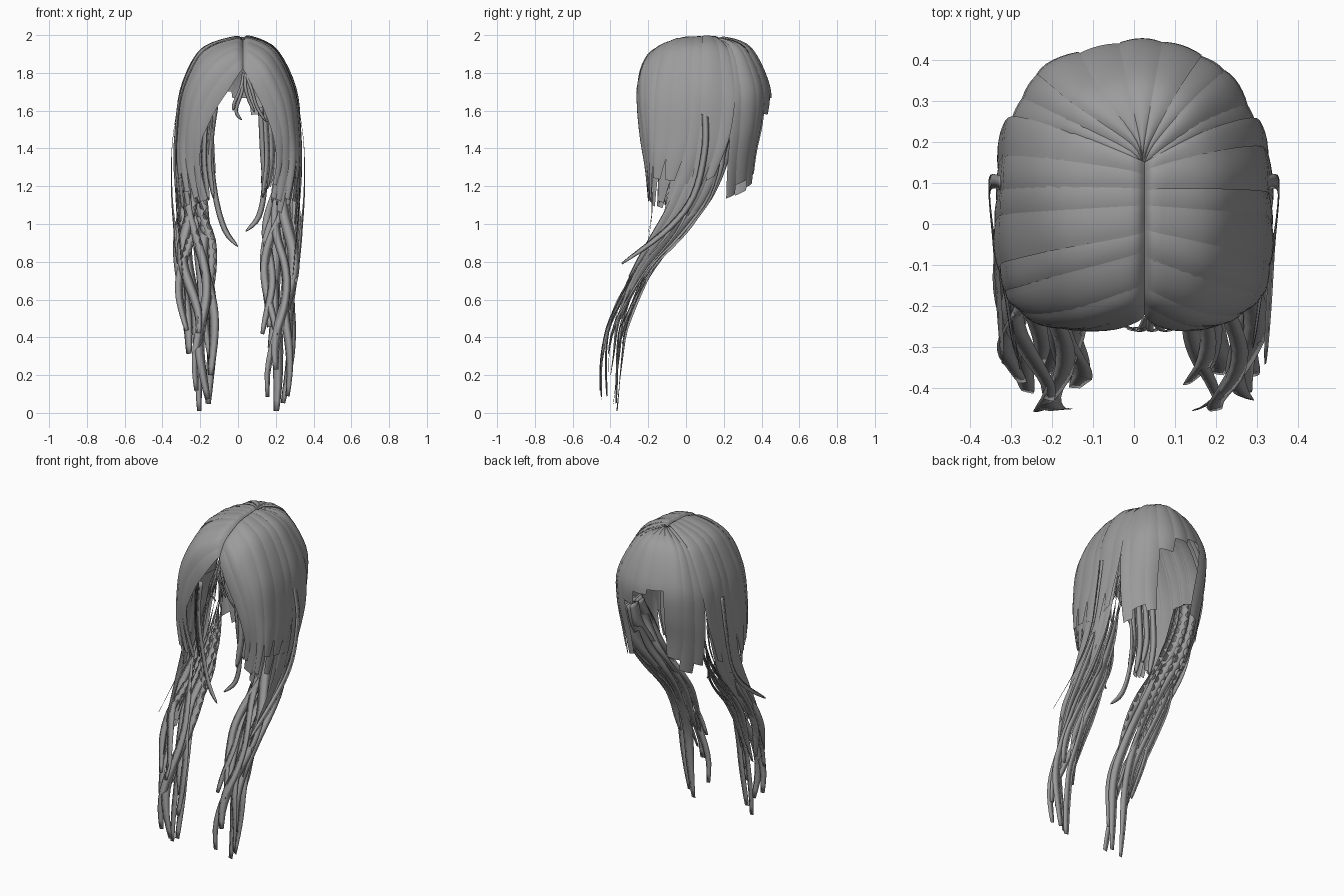
import bpy, bmesh, math, random
from mathutils import Vector as V

if "Cube" in bpy.data.objects:
    bpy.data.objects.remove(bpy.data.objects["Cube"])

random.seed(7)
hair = bpy.data.materials.new("hair_grey")
hair.diffuse_color = (0.33, 0.33, 0.33, 1)
hair.use_nodes = True
hair.node_tree.nodes["Principled BSDF"].inputs["Base Color"].default_value = hair.diffuse_color


def spline(pts, t):
    """Catmull-Rom through pts, t in 0..1"""
    n = len(pts) - 1
    f = min(max(t, 0), 1) * n
    i = min(int(f), n - 1)
    f -= i
    a, b, c, d = (pts[min(max(i + k, 0), n)] for k in (-1, 0, 1, 2))
    return 0.5 * (2 * b + (c - a) * f + (2 * a - 5 * b + 4 * c - d) * f * f
                  + (3 * b - a - 3 * c + d) * f ** 3)


def outward(p):
    return (p - V((0, 0.08, min(p.z, 1.6)))).normalized()


def finish(bm, name):
    me = bpy.data.meshes.new(name)
    bm.to_mesh(me)
    bm.free()
    me.materials.append(hair)
    for p in me.polygons:
        p.use_smooth = True
    ob = bpy.data.objects.new(name, me)
    bpy.context.collection.objects.link(ob)


def add_grid(bm, rows, closed=False):
    """Skin rows of points; open sheets are turned to face out of the head"""
    vs = [[bm.verts.new(p) for p in r] for r in rows]
    m = len(rows[0])
    faces = []
    for a, b in zip(vs, vs[1:]):
        for j in range(m if closed else m - 1):
            k = (j + 1) % m
            faces.append(bm.faces.new((a[j], a[k], b[k], b[j])))
    if closed:
        faces += [bm.faces.new(vs[0]), bm.faces.new(vs[-1])]
        bmesh.ops.recalc_face_normals(bm, faces=faces)
        return
    s = 0
    for f in faces:
        f.normal_update()
        s += f.normal.dot(outward(f.calc_center_median())) * f.calc_area()
    if s < 0:
        bmesh.ops.reverse_faces(bm, faces=faces)


def lock(bm, guides, s0, s1, end, lift, sx=1, taper=0.45, nu=24, nc=6):
    """Curved sheet of hair lying on the surface spanned by the guide curves"""
    mid, half = (s0 + s1) / 2, (s1 - s0) / 2
    rows = []
    for i in range(nu + 1):
        u = end * i / nu
        k = max(0, (i / nu - 0.75) / 0.25)
        w = half * (1 - taper * k * k)
        row = []
        for j in range(nc + 1):
            c = 2 * j / nc - 1
            p = spline([spline(g, u) for g in guides], mid + c * w)
            p = p + outward(p) * (lift + 0.005 * (1 - c * c)) * min(1, 5 * u)
            # the parting sits a little right of the middle, so the left side reaches over
            shift = 0.052 * max(0, 1 - (p.x - .025) / .18) if sx < 0 and p.z > 1.5 else 0
            row.append(V((p.x * sx + shift, p.y, p.z)))
        rows.append(row)
    add_grid(bm, rows)


def strand(bm, pts, wdirs, width, n=26, thick=0.0015, tip=0.5, root=1.0):
    """Thin lens-section ribbon along a path"""
    rows = []
    for i in range(n + 1):
        t = i / n
        p = spline(pts, t)
        tan = (spline(pts, t + 0.02) - spline(pts, t - 0.02)).normalized()
        w = spline(wdirs, t)
        w = (w - tan * w.dot(tan)).normalized()
        nrm = tan.cross(w)
        h = width / 2 * (root + (1 - root) * min(1, t * 1.6))
        h *= 1 - (1 - tip) * max(0, (t - 0.75) / 0.25) ** 2
        rows.append([p - w * h, p + nrm * thick, p + w * h, p - nrm * thick * 0.3])
    add_grid(bm, rows, True)


def vecs(rows):
    return [[V(p) for p in r] for r in rows]


# guide curves, parting to tip, from the face edge round to behind the ear
side_guides = vecs([
    [(.025, -.22, 1.82), (.04, -.24, 1.80), (.085, -.26, 1.71), (.14, -.26, 1.60), (.19, -.245, 1.45), (.20, -.22, 1.3), (.15, -.20, 1.12)],
    [(.025, -.17, 1.90), (.06, -.19, 1.905), (.15, -.23, 1.82), (.225, -.235, 1.66), (.26, -.22, 1.48), (.255, -.20, 1.3), (.21, -.19, 1.07)],
    [(.025, -.06, 1.955), (.06, -.075, 1.97), (.18, -.115, 1.90), (.28, -.145, 1.70), (.31, -.155, 1.48), (.31, -.17, 1.3), (.27, -.18, 1.03)],
    [(.025, .03, 1.97), (.06, .025, 1.987), (.20, .01, 1.915), (.30, .0, 1.70), (.33, -.01, 1.48), (.335, -.05, 1.28), (.31, -.13, 1.0)],
    [(.025, .10, 1.975), (.06, .11, 1.99), (.20, .12, 1.92), (.30, .12, 1.72), (.325, .11, 1.5), (.33, .07, 1.28), (.31, -.03, 1.0)],
    [(.025, .15, 1.975), (.06, .17, 1.985), (.18, .23, 1.91), (.285, .26, 1.70), (.315, .24, 1.5), (.32, .19, 1.33), (.30, .09, 1.07)],
])
back_half = vecs([
    [(.03, .145, 1.965), (.065, .165, 1.98), (.18, .22, 1.905), (.285, .24, 1.70), (.30, .235, 1.5), (.285, .22, 1.3), (.26, .21, 1.12)],
    [(.025, .15, 1.97), (.05, .20, 1.98), (.13, .30, 1.925), (.205, .375, 1.73), (.21, .375, 1.55), (.19, .345, 1.36), (.16, .33, 1.18)],
    [(.02, .15, 1.975), (.02, .21, 1.985), (.02, .345, 1.925), (.02, .44, 1.72), (.02, .43, 1.55), (.02, .39, 1.38), (.02, .365, 1.22)],
])
back_guides = back_half + [[V((-p.x + (.045 if i < 2 else 0), p.y, p.z)) for i, p in enumerate(g)]
                           for g in back_half[1::-1]]
# outer sheets that carry the side hair into the long tails
tail_guides = vecs([
    [(.30, .0, 1.5), (.325, -.03, 1.3), (.325, -.10, 1.1), (.31, -.20, .92), (.29, -.31, .72), (.25, -.39, .5)],
    [(.305, .11, 1.5), (.325, .08, 1.3), (.32, .0, 1.1), (.305, -.12, .93), (.29, -.26, .73), (.28, -.36, .5)],
    [(.295, .22, 1.5), (.305, .175, 1.3), (.295, .10, 1.12), (.28, -.03, .95), (.265, -.20, .75), (.24, -.32, .5)],
])

# combed side locks, two layers
for sx, side in ((1, "right"), (-1, "left")):
    bm = bmesh.new()
    n = 8
    for k in range(n):
        lock(bm, side_guides, max(0, (k - .12) / n), min(1, (k + 1.12) / n),
             random.uniform(.86, 1), random.uniform(-.004, .006), sx)
    for k in range(n - 1):
        lock(bm, side_guides, (k + .4) / n, (k + 1.6) / n,
             random.uniform(.88, 1), -.014, sx)
    for k in range(4):
        lock(bm, tail_guides, max(0, (k - .1) / 4), min(1, (k + 1.1) / 4),
             (.8, .95, 1, .85)[k], random.uniform(-.006, 0), sx, .6)
    finish(bm, "side_locks_" + side)

# back locks fall from the crown: long beside the ears, short in the middle
bm = bmesh.new()
ends = (.98, .93, .97, .64, .55, .52, .92, .99, .92)
n = len(ends)
for k, e in enumerate(ends):
    lock(bm, back_guides, max(0, (k - .1) / n), min(1, (k + 1.1) / n), e,
         random.uniform(-.004, .004), 1, .2)
finish(bm, "back_locks")

# long tails: centre x, y, z and spread x, y down the length
tail = [(.255, .16, 1.45, .03, .05), (.26, .11, 1.3, .035, .08), (.245, .03, 1.12, .05, .08),
        (.225, -.08, .95, .07, .07), (.225, -.215, .78, .075, .055), (.22, -.31, .6, .075, .05),
        (.215, -.375, .42, .07, .055), (.20, -.40, .22, .06, .055), (.19, -.41, .01, .05, .045)]
for sx, side in ((1, "right"), (-1, "left")):
    bm = bmesh.new()
    n = 11
    for k in range(n):
        a0 = 2 * math.pi * k / n
        ph = random.uniform(0, 6.28)
        length = 1 if k == 3 else random.uniform(.72, .99)
        pts, wd = [], []
        for i in range(13):
            q = i / 12 * length * (len(tail) - 1)
            b = min(int(q), len(tail) - 2)
            cx, cy, cz, rx, ry = (u + (v - u) * (q - b) for u, v in zip(tail[b], tail[b + 1]))
            a = a0 + .4 * math.sin(i * .7 + ph)
            wave = .02 * math.sin(i * .8 + ph) * min(1, i / 5)
            pts.append(V((sx * (cx + rx * math.cos(a) + wave), cy + ry * math.sin(a), cz)))
            # faces outward beside the neck, turns to the front lower down
            f = min(1, q / 4)
            side_on = V((sx * .3, 1, 0))
            front_on = V((sx, .35 * math.sin(ph + i * .5), 0))
            wd.append(side_on * (1 - f) + front_on * f)
        strand(bm, pts, wd, random.uniform(.04, .06), root=1.3)
    finish(bm, "long_tail_" + side)

# thin strands framing the face, and short fringe wisps
X = V((1, 0, 0))
wisps = vecs([
    [(-.12, -.20, 1.62), (-.145, -.19, 1.4), (-.12, -.18, 1.15), (-.07, -.19, .97), (0, -.21, .88)],
    [(.12, -.20, 1.62), (.13, -.19, 1.4), (.14, -.18, 1.2), (.11, -.18, 1.04), (.04, -.20, .96)],
    [(.03, -.225, 1.8), (.015, -.255, 1.72), (-.02, -.25, 1.64), (-.025, -.245, 1.6)],
    [(.03, -.225, 1.8), (.02, -.26, 1.7), (-.01, -.255, 1.6), (.02, -.25, 1.55)],
    [(.04, -.225, 1.8), (.04, -.26, 1.72), (.06, -.255, 1.65), (.09, -.25, 1.59)],
    [(.04, -.225, 1.8), (.07, -.26, 1.72), (.10, -.255, 1.62), (.15, -.25, 1.54)],
])
bm = bmesh.new()
for i, w in enumerate(wisps):
    strand(bm, w, [X, X], .03 if i < 2 else .018, 16, .0015, .15)
# inner strands hanging behind the fringe on both sides
for sx in (1, -1):
    for k in range(4):
        x, y = .14 + .025 * k, -.19 + .03 * k
        e = random.uniform(1.1, 1.35)
        p = [V((sx * x, y, 1.66)), V((sx * (x + .01), y, 1.5)),
             V((sx * (x + .015), y, (1.5 + e) / 2)), V((sx * (x - .01), y - .01, e))]
        strand(bm, p, [V((sx, .7, 0)), V((sx, .7, 0))], .035, 14, .0015, .25)
    # loose outer strand beside the shoulder
    p = vecs([[(sx * .325, .10, 1.6), (sx * .35, .10, 1.4), (sx * .35, .04, 1.15),
               (sx * .335, -.10, .97), (sx * .32, -.34, .79)]])[0]
    strand(bm, p, [V((0, 1, 0)), V((sx * .4, 1, 0))], .035, 18, .0015, .3)
finish(bm, "face_strands")
